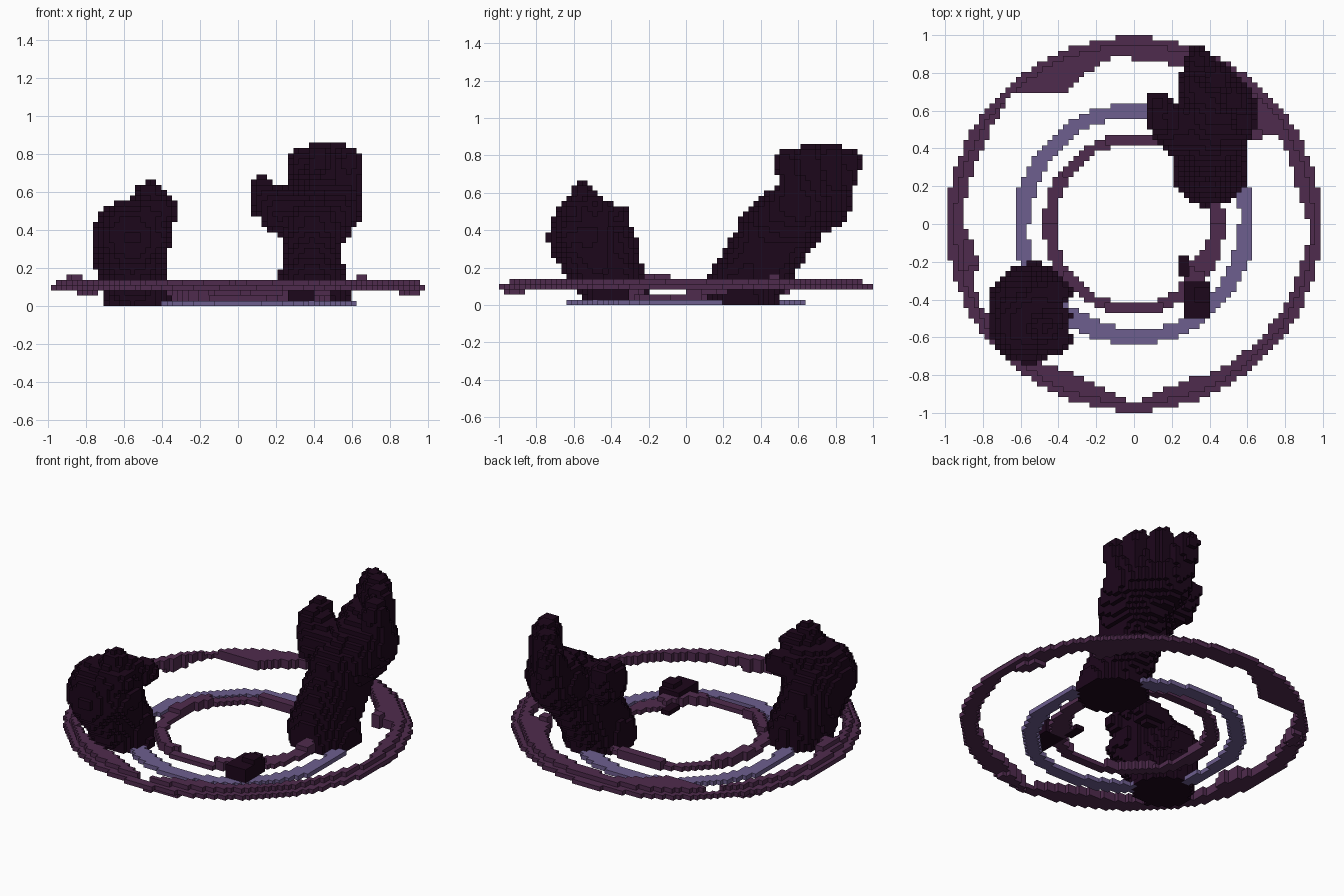
import bpy
import bmesh
import math
from mathutils import Vector

cube = bpy.data.objects.get("Cube")
if cube:
    bpy.data.objects.remove(cube, do_unlink=True)

UNIT = 1 / 36      # edge of one block
HALF = 36          # blocks from the centre to the rim


def material(name, colour):
    mat = bpy.data.materials.new(name)
    mat.use_nodes = True
    mat.diffuse_color = (*colour, 1)
    shader = mat.node_tree.nodes["Principled BSDF"]
    shader.inputs["Base Color"].default_value = (*colour, 1)
    shader.inputs["Roughness"].default_value = 0.9
    return mat


DARK = material("dark plum", (0.012, 0.002, 0.011))
PURPLE = material("purple", (0.078, 0.024, 0.075))
LAVENDER = material("lavender", (0.155, 0.113, 0.275))


def centre(cell):
    """Middle of a block; columns straddle x = 0, rows start at y = 0."""
    i, j, k = cell
    return Vector((i, j + 0.5, k + 0.5)) * UNIT


def fill(rule, height):
    """Every block whose middle satisfies the rule."""
    span = range(-HALF, HALF)
    return {(i, j, k) for i in span for j in span for k in range(height)
            if rule(centre((i, j, k)))}


def capsules(parts):
    """Blocks inside a union of tapered round-ended rods."""
    rods = [(Vector(a), Vector(b), ra, rb) for a, b, ra, rb in parts]

    def inside(p):
        for a, b, ra, rb in rods:
            axis = b - a
            t = max(0, min(1, (p - a).dot(axis) / max(axis.length_squared, 1e-6)))
            if (p - a - axis * t).length < ra + (rb - ra) * t:
                return True
        return False
    return fill(inside, HALF)


def box(low, high):
    return fill(lambda p: all(l < c < h for l, c, h in zip(low, p, high)), 6)


def ring(inner, outer, levels):
    """Flat band with radius and block levels that vary round the circle."""
    def inside(p):
        r = math.hypot(p.x, p.y)
        angle = math.degrees(math.atan2(p.y, p.x)) % 360
        return inner(angle) < r < outer and int(p.z / UNIT) in levels(angle, r)
    return fill(inside, 6)


def profile(points):
    """Linear interpolation through (angle, radius) points."""
    def value(angle):
        for (a, ra), (b, rb) in zip(points, points[1:]):
            if a <= angle <= b:
                return ra + (rb - ra) * (angle - a) / (b - a)
        return points[-1][1]
    return value


def build(name, cells, mat):
    """Turn blocks into one mesh made of the exposed square faces."""
    bm = bmesh.new()
    corners = {}

    def corner(position):
        key = tuple(round(c * 2) for c in position)
        if key not in corners:
            corners[key] = bm.verts.new(Vector(position) * UNIT)
        return corners[key]

    for cell in cells:
        mid = centre(cell) / UNIT
        for axis in range(3):
            for sign in (-1, 1):
                normal = Vector((0, 0, 0))
                normal[axis] = sign
                if tuple(int(c + n) for c, n in zip(cell, normal)) in cells:
                    continue
                u = Vector((0, 0, 0))
                u[(axis + 1) % 3] = 0.5
                v = normal.cross(u)
                face = mid + normal / 2
                bm.faces.new([corner(face + o) for o in (-u - v, u - v, u + v, v - u)])
    mesh = bpy.data.meshes.new(name)
    bm.to_mesh(mesh)
    bm.free()
    mesh.materials.append(mat)
    obj = bpy.data.objects.new(name, mesh)
    bpy.context.collection.objects.link(obj)
    return obj


# Open hand: thick leaning forearm, cupped palm, thumb and four fanned fingers
open_hand = capsules([
    ((.41, .29, 0), (.39, .3, .08), .2, .195),
    ((.39, .28, .08), (.39, .42, .36), .18, .15),
    ((.39, .32, .08), (.4, .53, .36), .165, .155),
    ((.4, .44, .4), (.43, .57, .47), .165, .19),
    ((.39, .72, .55), (.51, .6, .53), .16, .15),
    ((.5, .46, .47), (.54, .55, .55), .11, .11),
    ((.34, .47, .44), (.17, .56, .55), .13, .1),
    ((.22, .47, .48), (.13, .54, .6), .1, .07),
    ((.15, .57, .54), (.125, .65, .63), .09, .06),
    ((.36, .79, .59), (.34, .87, .76), .1, .07),
    ((.43, .74, .6), (.44, .77, .8), .095, .07),
    ((.52, .65, .58), (.53, .66, .8), .1, .07),
    ((.57, .59, .55), (.585, .54, .77), .085, .065),
])

# Closed hand: short wrist, fist and fingers curled over to the inside
closed_hand = capsules([
    ((-.52, -.37, 0), (-.54, -.38, .1), .165, .175),
    ((-.55, -.39, .1), (-.6, -.43, .32), .175, .175),
    ((-.55, -.45, .16), (-.56, -.53, .36), .16, .21),
    ((-.58, -.42, .36), (-.5, -.42, .44), .14, .1),
    ((-.49, -.55, .48), (-.47, -.55, .59), .12, .07),
    ((-.62, -.6, .37), (-.42, -.62, .35), .125, .07),
    ((-.6, -.6, .43), (-.4, -.61, .5), .115, .07),
    ((-.55, -.5, .46), (-.395, -.49, .54), .1, .065),
    ((-.5, -.41, .45), (-.4, -.36, .47), .1, .07),
])

# Small fingertip pieces poking out of the floor
fingertip = box((.27, -.5, .03), (.41, -.31, .11)) | box((.31, -.43, .1), (.39, -.33, .14))
fingertip |= box((.24, -.28, .02), (.29, -.16, .06))

# Outer band with thorn-like swellings on its inner edge
outer_inner = profile([
    (0, .93), (9, .88), (20, .89), (29, .9), (33, .87), (35, .77), (41, .8), (60, .86),
    (90, .87), (96, .89), (100, .88), (115, .79), (120, .8), (133, .94), (150, .9),
    (165, .9), (180, .9), (186, .86), (194, .84), (199, .91), (220, .92), (235, .88),
    (250, .85), (262, .9), (270, .95), (280, .89), (290, .87), (300, .89),
    (320, .9), (345, .91), (360, .93)])


def outer_levels(angle, r):
    levels = {3} if r > .95 else {3, 4}
    if 186 < angle < 195 and r < .92 or 33 < angle < 38 and r < .84:
        levels.add(5)
    if r < .96 and (270 < angle < 284 or 5 < angle < 14 or 143 < angle < 152):
        levels.add(2)
    return levels


outer_band = ring(outer_inner, .99, outer_levels)

# Middle band lies flat on the floor
middle_band = ring(lambda a: .555 + .012 * math.sin(math.radians(a * 4)), .638,
                   lambda a, r: {0})

# Inner band is thin and rises and falls
inner_inner = profile([(0, .41), (20, .42), (90, .43), (150, .415), (200, .415),
                       (270, .43), (300, .42), (318, .38), (328, .36), (340, .38),
                       (350, .41), (360, .41)])


def inner_levels(angle, r):
    return {1, 2} if math.sin(math.radians(angle * 5)) > 0 else {1}


inner_band = ring(inner_inner, .48, inner_levels)

hands = open_hand | closed_hand | fingertip
build("open_hand", open_hand, DARK)
build("closed_hand", closed_hand, DARK)
build("fingertip", fingertip, DARK)
build("outer_band", outer_band - hands, PURPLE)
build("middle_band", middle_band - hands, LAVENDER)
build("inner_band", inner_band - hands, PURPLE)
